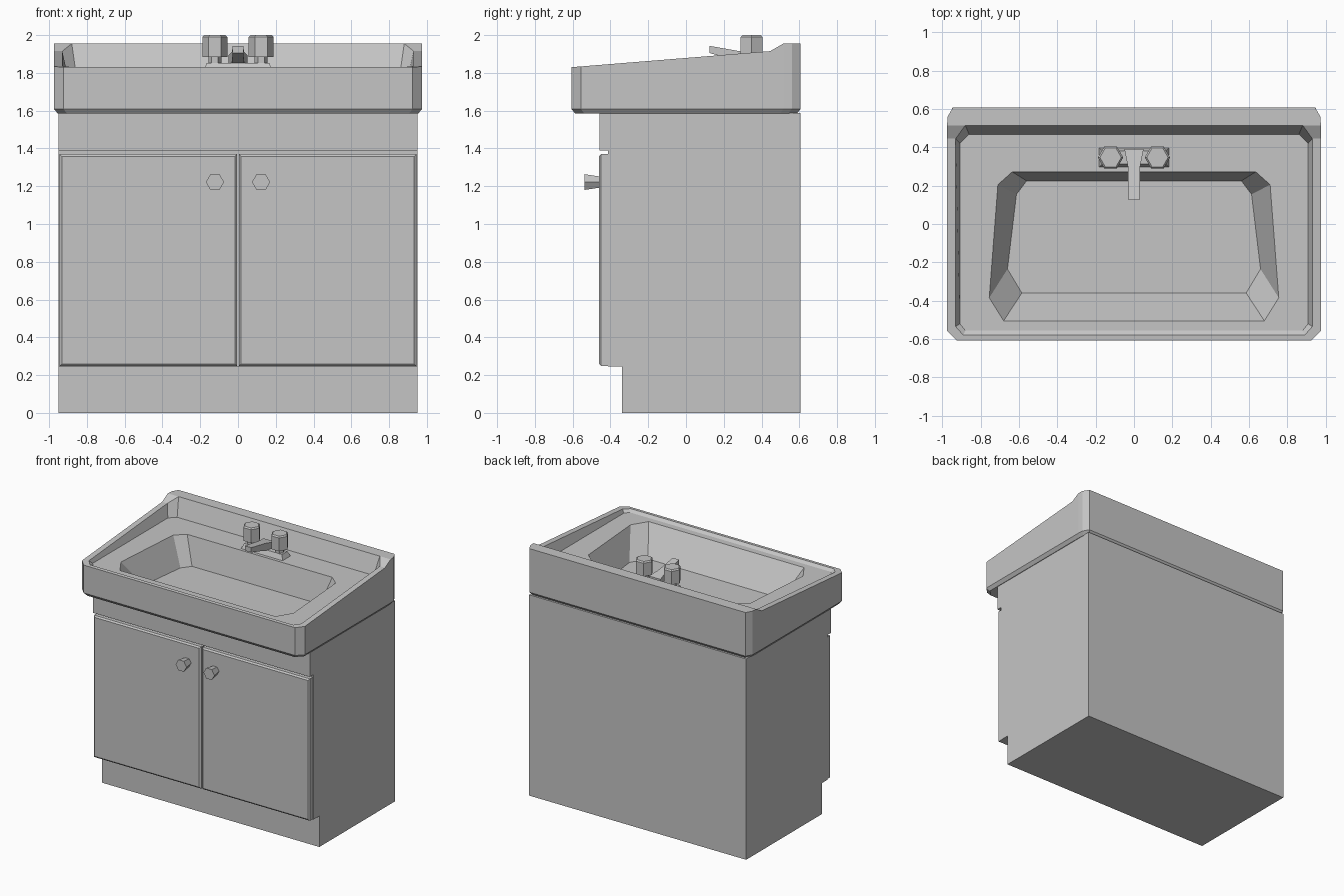
import bpy
import bmesh
import math
from mathutils import Matrix

default = bpy.data.objects.get("Cube")
if default:
    bpy.data.objects.remove(default, do_unlink=True)

# One plain grey for every part
grey = bpy.data.materials.new("light grey")
GREY = (0.56, 0.56, 0.56, 1)
grey.use_nodes = True
grey.diffuse_color = GREY
grey.node_tree.nodes["Principled BSDF"].inputs["Base Color"].default_value = GREY


def finish(name, bm):
    bmesh.ops.remove_doubles(bm, verts=bm.verts, dist=1e-5)
    bmesh.ops.recalc_face_normals(bm, faces=bm.faces)
    mesh = bpy.data.meshes.new(name)
    bm.to_mesh(mesh)
    bm.free()
    mesh.materials.append(grey)
    obj = bpy.data.objects.new(name, mesh)
    bpy.context.collection.objects.link(obj)
    return obj


def loft(name, loops):
    """Skin matching closed loops and cap both ends."""
    bm = bmesh.new()
    rings = [[bm.verts.new(p) for p in loop] for loop in loops]
    for a, b in zip(rings, rings[1:]):
        for i in range(len(a)):
            j = (i + 1) % len(a)
            bm.faces.new((a[i], a[j], b[j], b[i]))
    bm.faces.new(rings[0])
    bm.faces.new(rings[-1])
    return finish(name, bm)


def rect(x0, x1, y0, y1, z):
    return [(x0, y0, z), (x1, y0, z), (x1, y1, z), (x0, y1, z)]


def hexagon(name, r_low, r_high, depth, matrix):
    bm = bmesh.new()
    bmesh.ops.create_cone(bm, cap_ends=True, segments=6, radius1=r_low, radius2=r_high,
                          depth=depth, matrix=matrix @ Matrix.Rotation(math.pi / 2, 4, "Z"))
    # vertices point along x
    if max(v.co.x for v in bm.verts) - matrix.translation.x < max(r_low, r_high) * 0.95:
        bmesh.ops.rotate(bm, verts=bm.verts, cent=matrix.translation,
                         matrix=Matrix.Rotation(math.pi / 6, 3, matrix.col[2].to_3d()))
    return finish(name, bm)


# Cabinet: stepped side profile with toe kick, extruded across x
profile = [(0.605, 0), (-0.34, 0), (-0.34, 0.245), (-0.413, 0.245), (-0.413, 1.39),
           (-0.458, 1.39), (-0.458, 1.588), (0.605, 1.588)]
loft("cabinet", [[(x, y, z) for y, z in profile] for x in (-0.95, 0.95)])

# Doors with chamfered front edges, and their tapered knobs
for side, s in (("right", -1), ("left", 1)):
    def door_loop(y, inset):
        a, b = sorted((s * (0.005 + inset), s * (0.945 - inset)))
        low, high = 0.248 + inset, 1.37 - inset
        return [(a, y, low), (b, y, low), (b, y, high), (a, y, high)]
    loft(side + "_door", [door_loop(-0.413, 0), door_loop(-0.45, 0), door_loop(-0.46, 0.012)])
    hexagon(side + "_knob", 0.034, 0.048, 0.08,
            Matrix.Translation((s * 0.122, -0.497, 1.222)) @ Matrix.Rotation(math.pi / 2, 4, "X"))


# Basin: nested mirrored outlines from underside, over the rim, into the bowl
def rim_height(y):
    if y >= 0.515:
        return 1.955
    if y >= 0.445:
        return 1.915 + (y - 0.445) / 0.07 * 0.04
    return 1.83 + (y + 0.607) * 0.081


def mirrored(half, height):
    half = half + [half[-1]] * (6 - len(half))
    pts = half + [(-x, y) for x, y in reversed(half)]
    return [(x, y, height(y) if callable(height) else height) for x, y in pts]


outer = [(0.925, -0.607), (0.975, -0.557), (0.975, 0.445),
         (0.975, 0.515), (0.972, 0.56), (0.945, 0.607)]
under = [(x * 0.979, y * 0.967) for x, y in outer]
lip = [(0.89, -0.58), (0.93, -0.535), (0.93, 0.445), (0.88, 0.515)]
deck = [(0.88, -0.555), (0.908, -0.52), (0.908, 0.42), (0.86, 0.468)]
bowl = [(0.68, -0.505), (0.755, -0.385), (0.71, 0.205), (0.635, 0.272)]
floor = [(0.585, -0.36), (0.66, -0.235), (0.613, 0.155), (0.56, 0.225)]
DECK = 1.815
loft("basin", [mirrored(under, 1.585), mirrored(outer, 1.61), mirrored(outer, rim_height),
               mirrored(lip, rim_height), mirrored(deck, DECK), mirrored(bowl, DECK),
               mirrored(floor, 1.6)])

# Tap: base plate, two hexagonal handles on stems, rising spout
loft("tap_base", [rect(-0.183, 0.183, 0.296, 0.398, DECK - 0.003),
                  rect(-0.165, 0.165, 0.314, 0.382, 1.853)])
for side, s in (("right", -1), ("left", 1)):
    def at(z):
        return Matrix.Translation((s * 0.122, 0.347, z))
    hexagon(side + "_handle_stem", 0.034, 0.034, 0.06, at(1.865))
    hexagon(side + "_handle", 0.066, 0.066, 0.105, at(1.9375))
    hexagon(side + "_handle_cap", 0.066, 0.056, 0.01, at(1.995))

sections = [(0.39, 0.05, 1.84, 1.895), (0.30, 0.032, 1.855, 1.912), (0.125, 0.028, 1.905, 1.943)]
loft("spout", [[(-w, y, lo), (w, y, lo), (w, y, hi), (-w, y, hi)] for y, w, lo, hi in sections])
